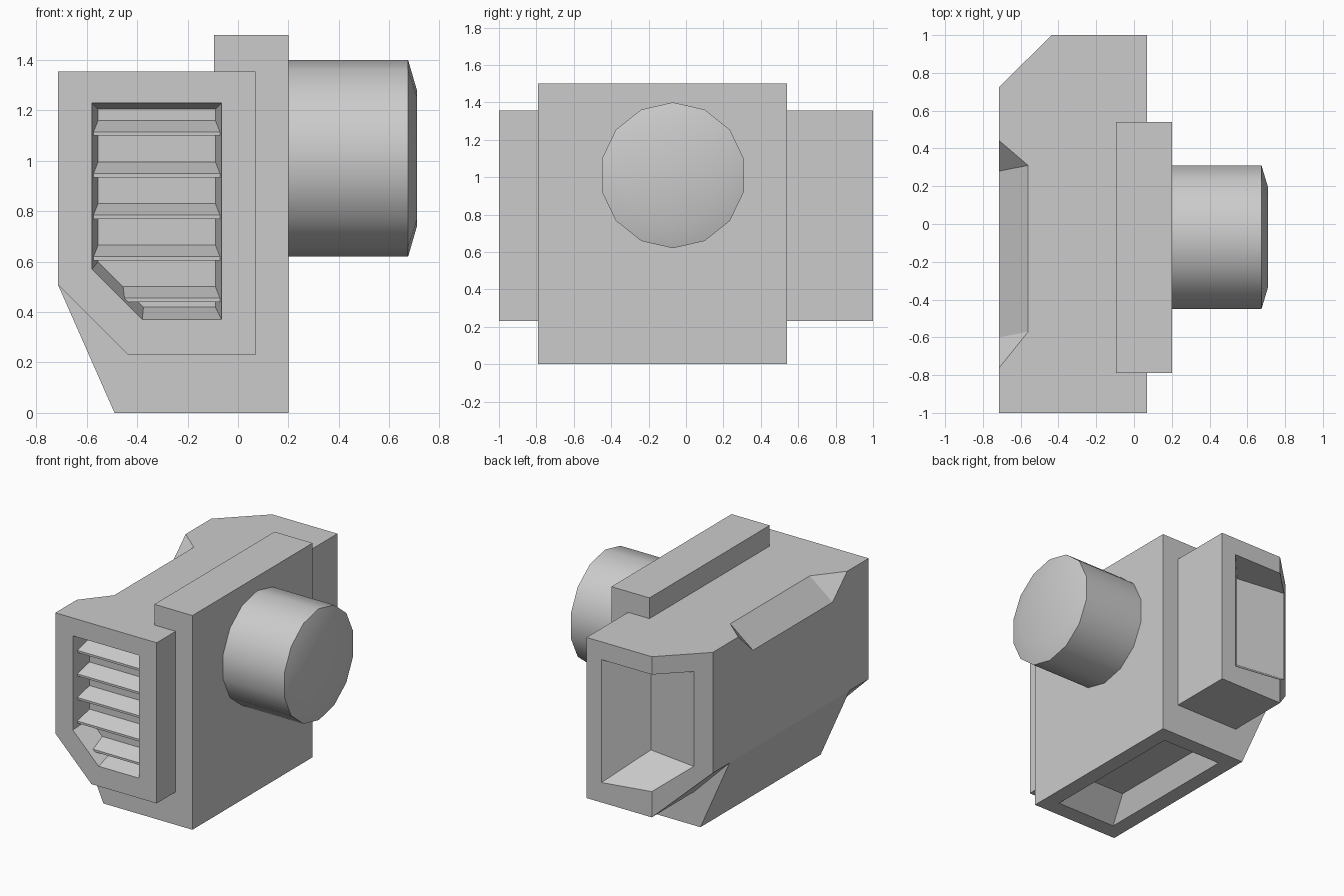
import bpy, bmesh, math
from mathutils import Vector

if "Cube" in bpy.data.objects:
    bpy.data.objects.remove(bpy.data.objects["Cube"])

grey = bpy.data.materials.new("plain grey")
grey.use_nodes = True
grey.diffuse_color = (0.6, 0.6, 0.6, 1)
grey.node_tree.nodes["Principled BSDF"].inputs["Base Color"].default_value = (0.6, 0.6, 0.6, 1)


def loft(name, rings, triangulate=False):
    """Solid skinned through matching rings of points, capped at both ends."""
    bm = bmesh.new()
    loops = [[bm.verts.new(p) for p in ring] for ring in rings]
    n = len(loops[0])
    for a, b in zip(loops, loops[1:]):
        for i in range(n):
            j = (i + 1) % n
            bm.faces.new((a[i], a[j], b[j], b[i]))
    bm.faces.new(loops[0])
    bm.faces.new(loops[-1])
    if triangulate:
        bmesh.ops.triangulate(bm, faces=bm.faces[:])
    bmesh.ops.recalc_face_normals(bm, faces=bm.faces[:])
    mesh = bpy.data.meshes.new(name)
    bm.to_mesh(mesh)
    bm.free()
    mesh.materials.append(grey)
    obj = bpy.data.objects.new(name, mesh)
    bpy.context.collection.objects.link(obj)
    return obj


def extrude_y(name, profile, y0, y1):
    return loft(name, [[(x, y, z) for x, z in profile] for y in (y0, y1)])


def cut(target, rings):
    """Subtract a lofted solid and bake the result."""
    cutter = loft("cutter", rings, True)
    cutter.hide_render = True
    mod = target.modifiers.new("cut", "BOOLEAN")
    mod.operation, mod.solver, mod.object = "DIFFERENCE", "EXACT", cutter
    bpy.context.view_layer.objects.active = target
    bpy.ops.object.modifier_apply(modifier=mod.name)
    bpy.data.objects.remove(cutter)


def recess(target, rim, floor):
    """Tapered pocket; the rim is pushed outwards along its own taper."""
    outer = [Vector(r) + (Vector(r) - Vector(f)) * 0.3 for r, f in zip(rim, floor)]
    cut(target, [outer, floor])


# Long housing with one chamfered upright corner at the back
housing = extrude_y("housing", [(-0.715, 1.355), (0.07, 1.355), (0.07, 0.23),
                                (-0.435, 0.23), (-0.715, 0.51)], -1, 1)
corner = [(-0.995, 0.45), (-0.155, 1.275), (-0.995, 1.275)]
cut(housing, [[(x, y, z) for x, y in corner] for z in (0, 1.6)])

# Bevelled notch along the upper side edge
cut(housing, [[(-0.56, 0.31, 1.355), (-0.79, 0.585, 1.43), (-0.715, 0.28, 1.2)],
              [(-0.56, -0.57, 1.355), (-0.79, -0.935, 1.43), (-0.715, -0.6, 1.2)]])

# Front vent opening
vent_rim = [(-0.065, 1.23), (-0.58, 1.23), (-0.58, 0.57), (-0.38, 0.37), (-0.065, 0.37)]
vent_floor = [(-0.09, 1.205), (-0.555, 1.205), (-0.555, 0.6), (-0.375, 0.42), (-0.09, 0.42)]
recess(housing, [(x, -1, z) for x, z in vent_rim], [(x, -0.85, z) for x, z in vent_floor])

# Wedge-shaped pocket at the back with a sloping floor
pocket = [(-0.26, 0.76), (0.043, 1.1), (-0.8, 1.1), (-0.8, 0.834)]
cut(housing, [[(x, y, 1.23) for x, y in pocket],
              [(x, y, 0.37 - 0.1035 * (x + 0.046) - 0.716 * (y - 1)) for x, y in pocket]])

# Sloping vent slats
for i in range(5):
    top = 1.165 - 0.165 * i
    section = [(-0.84, top), (-0.96, top - 0.05), (-0.96, top - 0.065), (-0.84, top - 0.065)]
    ends = [[(side, y, z) for y, z in section] for side in (-0.573, -0.072)]
    loft("vent_slat_%d" % (i + 1), ends)

# Central block with a recess underneath
block = extrude_y("central_block", [(-0.095, 1.5), (0.2, 1.5), (0.2, 0), (-0.49, 0),
                                    (-0.715, 0.51), (-0.095, 0.8)], -0.79, 0.54)


def rectangle(x0, x1, y0, y1, z):
    return [(x0, y0, z), (x1, y0, z), (x1, y1, z), (x0, y1, z)]


recess(block, rectangle(-0.38, 0.09, -0.67, 0.425, 0),
       rectangle(-0.32, 0.03, -0.5, 0.255, 0.15))

# Fourteen-sided round boss with a bevelled end
sides = 14
boss = loft("round_boss", [[(x, -0.07 + r * math.sin(2 * math.pi * k / sides),
                             1.01 + r * math.cos(2 * math.pi * k / sides)) for k in range(sides)]
                           for x, r in ((0.15, 0.39), (0.675, 0.39), (0.71, 0.27))])
bpy.ops.object.select_all(action="DESELECT")
boss.select_set(True)
bpy.context.view_layer.objects.active = boss
bpy.ops.object.shade_smooth_by_angle(angle=math.radians(30))
